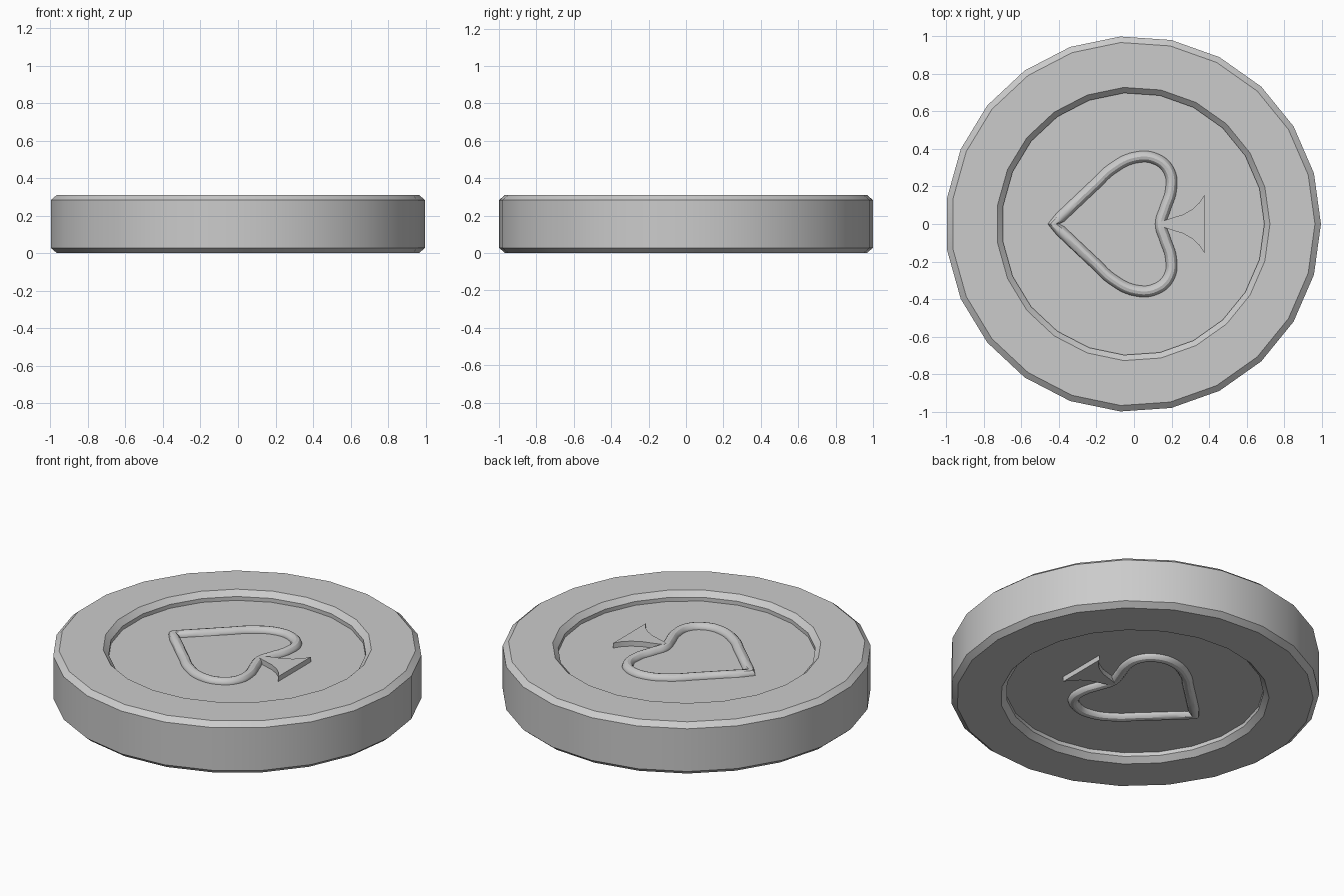
import bpy, bmesh, math
from mathutils import Vector

if "Cube" in bpy.data.objects:
    bpy.data.objects.remove(bpy.data.objects["Cube"])

SIDES = 23
H = 0.31            # coin thickness
FLOOR = 0.257       # height of the recessed face
SHIFT = -0.005      # centres the odd-sided disc
RIDGE = 0.03        # radius of the raised outline


def finish(obj, angle=30):
    obj.data.shade_smooth()
    obj.data.set_sharp_from_angle(angle=math.radians(angle))


def make_object(name, bm):
    bmesh.ops.recalc_face_normals(bm, faces=bm.faces)
    me = bpy.data.meshes.new(name)
    bm.to_mesh(me)
    bm.free()
    obj = bpy.data.objects.new(name, me)
    bpy.context.collection.objects.link(obj)
    finish(obj)
    return obj


def flip_copy(obj, name):
    # mirrored twin on the underside
    bm = bmesh.new()
    bm.from_mesh(obj.data)
    for v in bm.verts:
        v.co.z = H - v.co.z
    return make_object(name, bm)


# Disc: chamfered rim with a recess on both faces
upper = [(1.002, 0.283), (0.97, H), (0.73, H), (0.70, 0.28), (0.70, FLOOR)]
profile = [(r, H - z) for r, z in reversed(upper)] + upper
bm = bmesh.new()
rings = []
for r, z in profile:
    rings.append([bm.verts.new((r * math.cos(i * math.tau / SIDES) + SHIFT,
                                r * math.sin(i * math.tau / SIDES), z))
                  for i in range(SIDES)])
for a, b in zip(rings, rings[1:]):
    for i in range(SIDES):
        j = (i + 1) % SIDES
        bm.faces.new((a[i], a[j], b[j], b[i]))
bm.faces.new(rings[0])
bm.faces.new(rings[-1])
make_object("disc", bm)

# Spade outline: rounded ridge swept along a mirrored heart path
half = [(-0.205, 0.213), (-0.12, 0.292), (0.01, 0.355), (0.12, 0.345),
        (0.188, 0.28), (0.197, 0.18), (0.165, 0.08)]
path = [(-0.43, 0)] + half + [(0.143, 0)] + [(x, -y) for x, y in reversed(half)]
cu = bpy.data.curves.new("outline_path", 'CURVE')
cu.dimensions = '3D'
cu.resolution_u = 6
cu.bevel_depth = RIDGE
cu.bevel_resolution = 4
sp = cu.splines.new('BEZIER')
sp.bezier_points.add(len(path) - 1)
sp.use_cyclic_u = True
for p, (x, y) in zip(sp.bezier_points, path):
    p.co = (x, y, FLOOR)
    p.handle_left_type = p.handle_right_type = 'VECTOR' if y == 0 and x < 0 else 'AUTO'
tmp = bpy.data.objects.new("outline_path", cu)
bpy.context.collection.objects.link(tmp)
bpy.context.view_layer.update()
me = bpy.data.meshes.new_from_object(tmp.evaluated_get(bpy.context.evaluated_depsgraph_get()))
bpy.data.objects.remove(tmp)
bm = bmesh.new()
bm.from_mesh(me)
bmesh.ops.bisect_plane(bm, geom=bm.verts[:] + bm.edges[:] + bm.faces[:],
                       plane_co=(0, 0, FLOOR - 0.002), plane_no=(0, 0, 1), clear_inner=True)
outline = make_object("spade_outline_top", bm)
flip_copy(outline, "spade_outline_bottom")

# Spade stem: flared solid foot
side = [(0.14, 0.012), (0.20, 0.032), (0.26, 0.05), (0.31, 0.078),
        (0.35, 0.115), (0.375, 0.155)]
pts = side + [(x, -y) for x, y in reversed(side)]
bm = bmesh.new()
face = bm.faces.new([bm.verts.new((x, y, FLOOR)) for x, y in pts])
ext = bmesh.ops.extrude_face_region(bm, geom=[face])
bmesh.ops.translate(bm, vec=Vector((0, 0, RIDGE)),
                    verts=[g for g in ext["geom"] if isinstance(g, bmesh.types.BMVert)])
stem = make_object("spade_stem_top", bm)
flip_copy(stem, "spade_stem_bottom")
